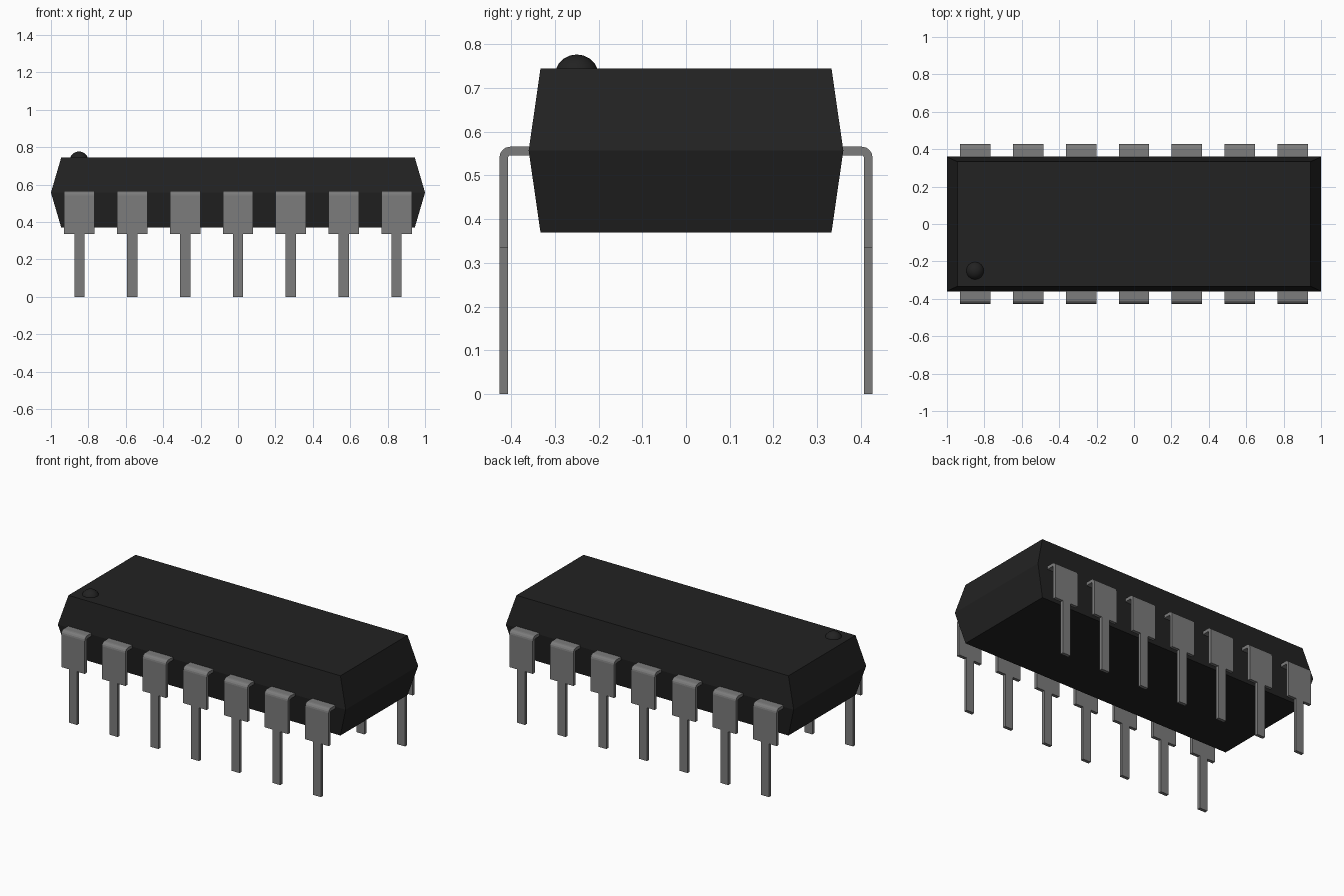
import bpy, bmesh
from math import sin, cos, pi

if "Cube" in bpy.data.objects:
    bpy.data.objects.remove(bpy.data.objects["Cube"])


def material(name, value):
    m = bpy.data.materials.new(name)
    m.use_nodes = True
    color = (value, value, value, 1)
    m.diffuse_color = color
    m.node_tree.nodes["Principled BSDF"].inputs["Base Color"].default_value = color
    return m


black = material("black plastic", 0.016)
metal = material("grey metal", 0.2)


def add_object(name, bm, mat):
    bmesh.ops.recalc_face_normals(bm, faces=bm.faces)
    mesh = bpy.data.meshes.new(name)
    bm.to_mesh(mesh)
    bm.free()
    mesh.materials.append(mat)
    obj = bpy.data.objects.new(name, mesh)
    bpy.context.collection.objects.link(obj)
    return obj


def extrude_profile(bm, points, width, x):
    """Extrude a (y, z) outline along x, centred on x."""
    face = bm.faces.new([bm.verts.new((x - width / 2, y, z)) for y, z in points])
    out = bmesh.ops.extrude_face_region(bm, geom=[face])
    verts = [v for v in out["geom"] if isinstance(v, bmesh.types.BMVert)]
    bmesh.ops.translate(bm, verts=verts, vec=(width, 0, 0))


# Body: three stacked rectangles, widest at the parting line
BOTTOM, MIDDLE, TOP = 0.37, 0.557, 0.745
bm = bmesh.new()
rings = []
for hx, hy, z in ((0.945, 0.333, BOTTOM), (1, 0.36, MIDDLE), (0.945, 0.333, TOP)):
    rings.append([bm.verts.new((sx * hx, sy * hy, z))
                  for sx, sy in ((-1, -1), (1, -1), (1, 1), (-1, 1))])
for low, high in zip(rings, rings[1:]):
    for i in range(4):
        j = (i + 1) % 4
        bm.faces.new((low[i], low[j], high[j], high[i]))
bm.faces.new(rings[0])
bm.faces.new(rings[-1])
add_object("body", bm, black)

# Raised dot marking the first pin
bm = bmesh.new()
bmesh.ops.create_uvsphere(bm, u_segments=16, v_segments=10, radius=0.051)
bmesh.ops.translate(bm, verts=bm.verts, vec=(-0.85, -0.25, 0.726))
for f in bm.faces:
    f.smooth = True
add_object("pin_one_dot", bm, black)

# Bent shoulder outline: flat tab, rounded bend, wide drop
OUTER, THICK, SHOULDER, LEAD_TOP = 0.427, 0.02, 0.335, 0.566
INNER = OUTER - THICK


def bend(radius):
    cy, cz = OUTER - 0.025, LEAD_TOP - 0.025
    return [(cy + radius * sin(a), cz + radius * cos(a))
            for a in (i * pi / 8 for i in range(5))]


shoulder = ([(0.34, LEAD_TOP)] + bend(0.025) + [(OUTER, SHOULDER), (INNER, SHOULDER)]
            + bend(0.005)[::-1] + [(0.34, LEAD_TOP - THICK)])
leg = [(OUTER, SHOULDER), (OUTER, 0), (INNER, 0), (INNER, SHOULDER)]

# Seven pins along each long side
for side, label in ((-1, "front"), (1, "back")):
    for i in range(7):
        x = (i - 3) * 0.2825
        bm = bmesh.new()
        for outline, width in ((shoulder, 0.163), (leg, 0.055)):
            extrude_profile(bm, [(side * y, z) for y, z in outline], width, x)
        add_object(f"{label}_pin_{i + 1}", bm, metal)
